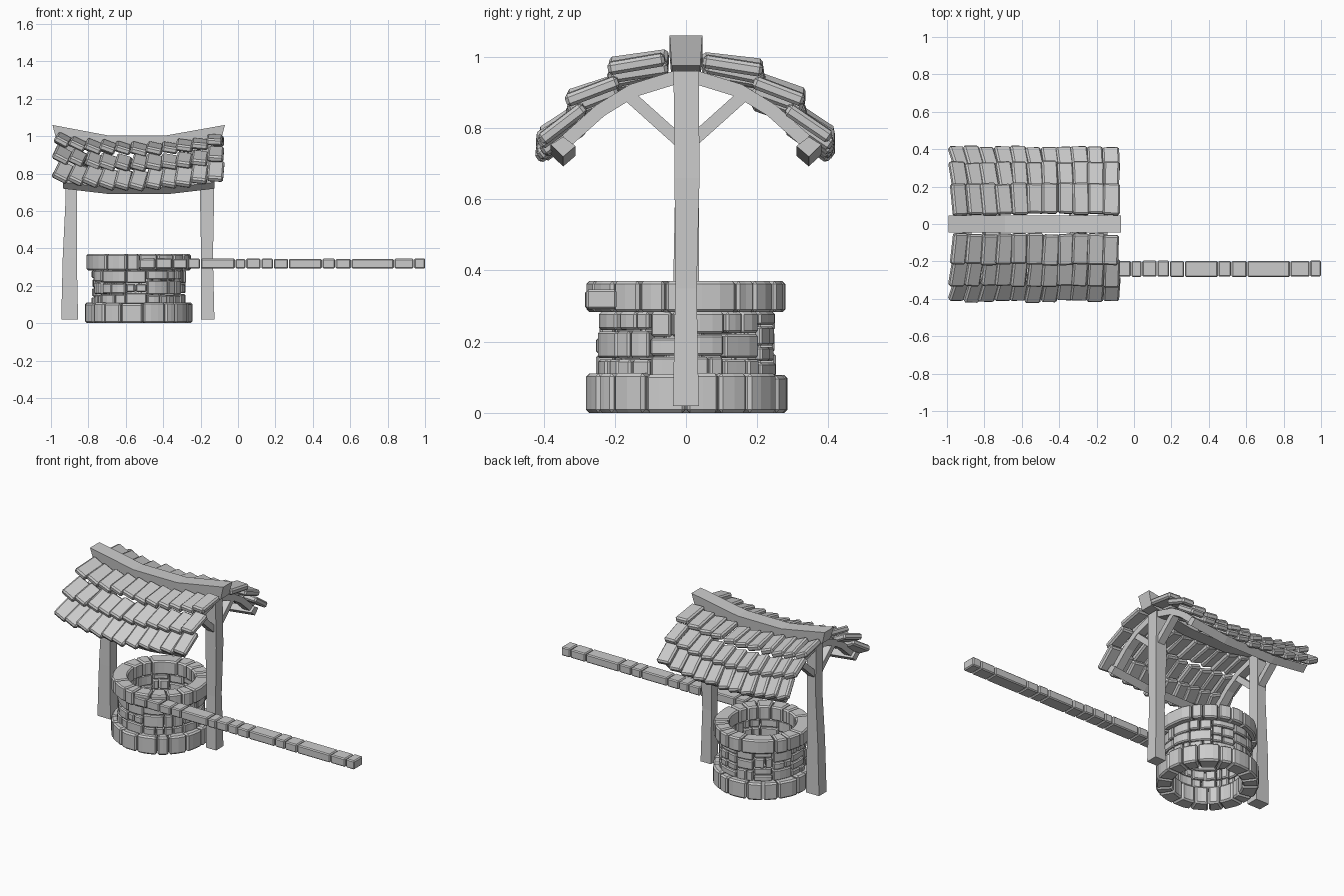
import bpy, bmesh, random
from math import sin, cos, pi, radians, ceil
from mathutils import Matrix, Vector

if "Cube" in bpy.data.objects:
    bpy.data.objects.remove(bpy.data.objects["Cube"])

random.seed(7)
CX = -0.53          # well and roof centre on x
rnd = random.uniform


def finish(name, bm, bevel=0.0):
    bmesh.ops.recalc_face_normals(bm, faces=bm.faces)
    me = bpy.data.meshes.new(name)
    bm.to_mesh(me)
    bm.free()
    ob = bpy.data.objects.new(name, me)
    bpy.context.collection.objects.link(ob)
    if bevel:
        m = ob.modifiers.new("chipped_edges", 'BEVEL')
        m.width, m.segments = bevel, 1
        m.limit_method, m.angle_limit = 'ANGLE', radians(35)
    return ob


def loft(bm, rings):
    """Closed solid through a list of four-point rings."""
    vs = [[bm.verts.new(p) for p in r] for r in rings]
    for a, b in zip(vs, vs[1:]):
        for i in range(4):
            j = (i + 1) % 4
            bm.faces.new((a[i], a[j], b[j], b[i]))
    bm.faces.new(vs[0][::-1])
    bm.faces.new(vs[-1])


def arc_stone(bm, r0, r1, a0, a1, z0, z1, gap=0.005):
    """One stone of a ring, between two angles."""
    g = gap / r1
    a0, a1 = a0 + g / 2, a1 - g / 2
    n = max(1, ceil((a1 - a0) / 0.2))
    rings = []
    for i in range(n + 1):
        a = a0 + (a1 - a0) * i / n
        ro = r1 + rnd(-0.003, 0.003)
        rings.append([(CX + r * cos(a), r * sin(a), z)
                      for r, z in ((r0, z0), (ro, z0), (ro, z1), (r0, z1))])
    loft(bm, rings)


def cuts(n, jitter=0.25):
    """Uneven divisions of 0..1."""
    return [0] + [(i + rnd(-jitter, jitter)) / n for i in range(1, n)] + [1]


# Base ring of large stones
bm = bmesh.new()
c = cuts(17)
for a, b in zip(c, c[1:]):
    arc_stone(bm, 0.195, 0.286 + rnd(-0.004, 0.003), a * 2 * pi, b * 2 * pi,
              0.0, 0.108 + rnd(-0.004, 0.004))
finish("base_ring", bm, 0.009)

# Shaft wall of mixed blocks
bm = bmesh.new()
c = cuts(13, 0.2)
for a, b in zip(c, c[1:]):
    a, b = a * 2 * pi, b * 2 * pi
    levels = [0.10 + 0.185 * t for t in cuts(random.choice((3, 3, 4)), 0.2)]
    for z0, z1 in zip(levels, levels[1:]):
        parts = random.choice(([0, 1], [0, 1], [0, 0.45, 1], [0, 0.6, 1]))
        for p, q in zip(parts, parts[1:]):
            arc_stone(bm, 0.203, 0.25 + rnd(-0.006, 0.004), a + (b - a) * p,
                      a + (b - a) * q, z0 + 0.002, z1 - 0.002)
finish("shaft_wall", bm, 0.006)

# Rim ring, and the straight row of the same stones beside it
edges = [-0.53, -0.44, -0.35, -0.27, -0.20, -0.015, 0.042, 0.123, 0.19,
         0.27, 0.45, 0.52, 0.605, 0.835, 0.94, 1.0]
bm, row = bmesh.new(), bmesh.new()
for a, b in zip(edges, edges[1:]):
    t0, t1 = ((x + 0.53) / 1.53 * 2 * pi - pi / 2 for x in (a, b))
    arc_stone(bm, 0.19, 0.277 + rnd(-0.003, 0.003), t0, t1, 0.283, 0.37)
    e = rnd(-0.002, 0.002)
    loft(row, [[(x, y, z) for y, z in ((-0.282 + e, 0.292), (-0.197 + e, 0.292),
                                       (-0.197 + e, 0.345 + e), (-0.282 + e, 0.345 + e))]
               for x in (a + 0.002, b - (0.002 if b < 1 else 0))])
finish("rim_ring", bm, 0.008)
finish("stone_row", row, 0.006)

# Two slightly crooked posts: (x0, x1, y0, y1, z)
for name, secs in (
    ("left_post", [(-0.945, -0.855, -0.04, 0.035, 0.02), (-0.937, -0.862, -0.036, 0.036, 0.35),
                   (-0.922, -0.862, -0.03, 0.036, 0.66), (-0.925, -0.862, -0.035, 0.036, 0.96)]),
    ("right_post", [(-0.197, -0.126, -0.037, 0.036, 0.02), (-0.197, -0.134, -0.03, 0.03, 0.35),
                    (-0.203, -0.128, -0.032, 0.038, 0.66), (-0.203, -0.132, -0.035, 0.036, 0.96)])):
    bm = bmesh.new()
    loft(bm, [[(x0, y0, z), (x1, y0, z), (x1, y1, z), (x0, y1, z)]
              for x0, x1, y0, y1, z in secs])
    finish(name, bm)

# Sagging ridge beam: (top x, bottom x, top z, bottom z)
bm = bmesh.new()
loft(bm, [[(xb, -0.04, zb), (xb, 0.04, zb), (xt, 0.046, zt), (xt, -0.046, zt)]
          for xt, xb, zt, zb in ((-0.992, -0.972, 1.06, 0.985), (-0.69, -0.69, 1.003, 0.93),
                                 (-0.39, -0.39, 1.003, 0.93), (-0.07, -0.092, 1.06, 0.975))])
finish("ridge_beam", bm)


def sag(x):
    """Roof line rise towards both ends."""
    return 0.055 * ((x - CX) / 0.45) ** 2


def strut(bm, pts, x, w, t, s):
    """Board of width w along x, following (y, z) points, mirrored by s."""
    rings = []
    for i, p in enumerate(pts):
        d = (Vector(pts[min(i + 1, len(pts) - 1)]) - Vector(pts[max(i - 1, 0)])).normalized()
        ny, nz = -d.y * t / 2, d.x * t / 2
        rings.append([(x + sx * w / 2, s * (p[0] + k * ny), p[1] + k * nz)
                      for sx, k in ((-1, -1), (1, -1), (1, 1), (-1, 1))])
    loft(bm, rings)


for s, side in ((-1, "front"), (1, "back")):
    # Rafters and braces at each post
    bm, br = bmesh.new(), bmesh.new()
    for x in (-0.893, -0.166):
        strut(bm, [(0.02, 0.945), (0.15, 0.905), (0.24, 0.85), (0.335, 0.765)], x, 0.05, 0.038, s)
        strut(br, [(0.02, 0.765), (0.165, 0.895)], x, 0.045, 0.035, s)
    finish(side + "_rafters", bm)
    finish(side + "_braces", br)

    # Eave beam under the lowest tiles
    bm = bmesh.new()
    rings = []
    for x in (-0.935, -0.70, -0.36, -0.125):
        z = 0.708 + 0.75 * sag(x)
        rings.append([(x, s * (0.345 + dy), z + dz) for dy, dz in
                      ((-0.035, 0.008), (0.0, -0.022), (0.035, 0.012), (0.0, 0.034))])
    loft(bm, rings)
    finish(side + "_eave_beam", bm)

    # Three tile rows: centre y, centre z, slope, length
    bm = bmesh.new()
    n, pitch = 11, 0.0815
    for k, (y, z, slope, length) in enumerate(((0.135, 0.932, 10, 0.168),
                                               (0.262, 0.855, 21, 0.150),
                                               (0.349, 0.768, 36, 0.148))):
        for i in range(n):
            x = CX + (i - (n - 1) / 2) * pitch + rnd(-0.004, 0.004)
            tangent = 2 * 0.055 * (x - CX) / 0.45 ** 2
            M = (Matrix.Translation((x, s * (y + rnd(-0.005, 0.005)), z + sag(x) + rnd(-0.004, 0.004)))
                 @ Matrix.Rotation(radians(15) - tangent, 4, 'Y')
                 @ Matrix.Rotation(radians(-s * (slope + rnd(-2, 2))), 4, 'X')
                 @ Matrix.Rotation(radians(rnd(-2, 2)), 4, 'Z')
                 @ Matrix.Diagonal((0.087 + rnd(-0.005, 0.005), length + rnd(-0.008, 0.008), 0.036, 1)))
            bmesh.ops.create_cube(bm, size=1, matrix=M)
    finish(side + "_roof_tiles", bm, 0.009)
